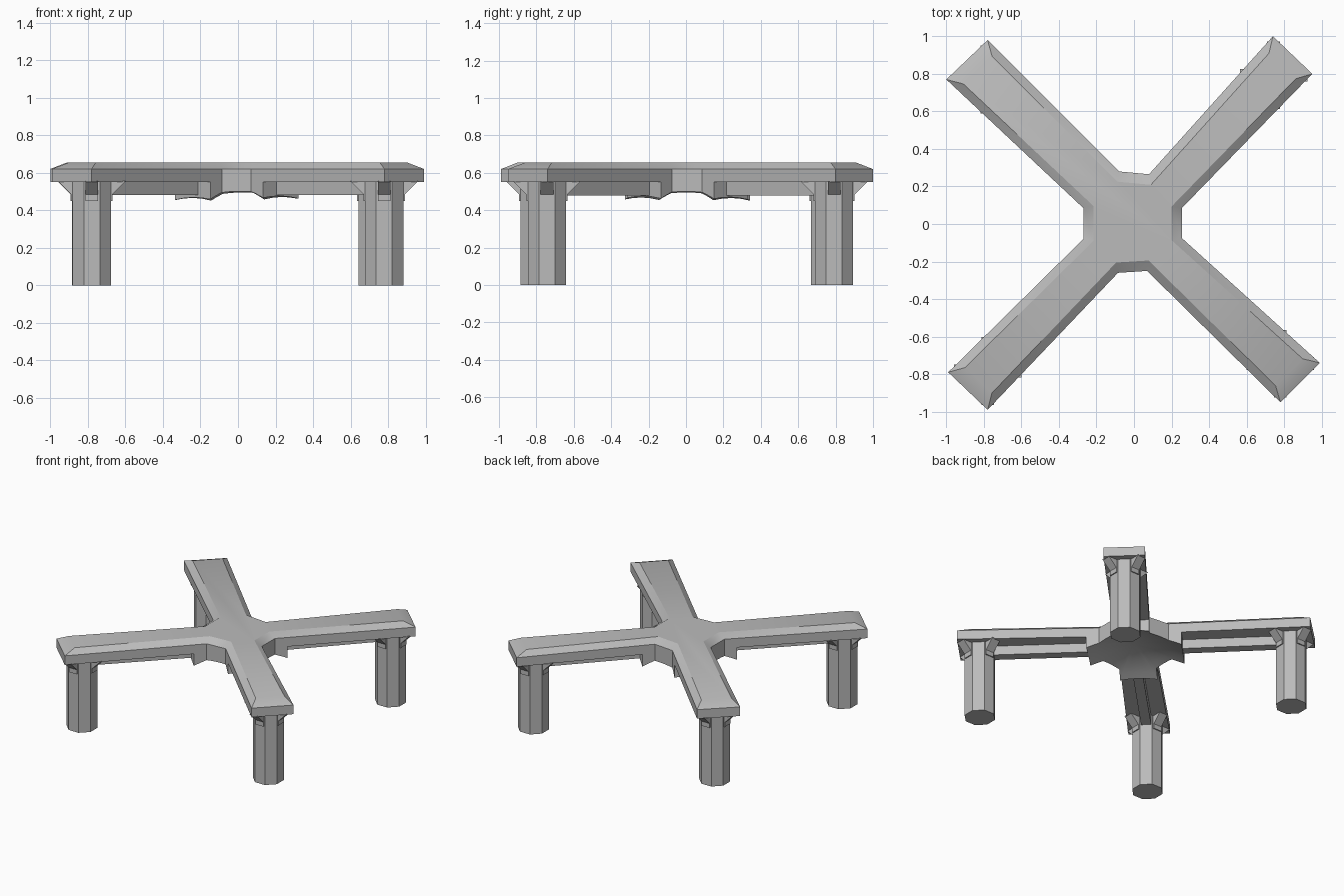
import bpy
import bmesh
import math
from mathutils import Vector, Matrix

cube = bpy.data.objects.get("Cube")
if cube:
    bpy.data.objects.remove(cube, do_unlink=True)

grey = bpy.data.materials.new("plain grey")
grey.use_nodes = True
grey.diffuse_color = (0.5, 0.5, 0.5, 1)
grey.node_tree.nodes["Principled BSDF"].inputs["Base Color"].default_value = (0.5, 0.5, 0.5, 1)


def finish(bm, name, smooth_angle=None):
    bmesh.ops.recalc_face_normals(bm, faces=bm.faces)
    mesh = bpy.data.meshes.new(name)
    bm.to_mesh(mesh)
    bm.free()
    mesh.materials.append(grey)
    obj = bpy.data.objects.new(name, mesh)
    bpy.context.collection.objects.link(obj)
    if smooth_angle:
        bpy.ops.object.select_all(action='DESELECT')
        obj.select_set(True)
        bpy.context.view_layer.objects.active = obj
        bpy.ops.object.shade_smooth_by_angle(angle=math.radians(smooth_angle))
    return obj


def loft(bm, loops, cap_start=True, cap_end=True):
    """Join point loops of equal length with quads."""
    rings = [[bm.verts.new(p) for p in loop] for loop in loops]
    for low, high in zip(rings, rings[1:]):
        for i in range(len(low)):
            j = (i + 1) % len(low)
            bm.faces.new((low[i], low[j], high[j], high[i]))
    if cap_start:
        bm.faces.new(rings[0][::-1])
    if cap_end:
        bm.faces.new(rings[-1])
    return rings


def at_height(points, z):
    return [(p.x, p.y, z) for p in points]


# Plan of each arm: inner corner, two end corners, inner corner
ARMS = {
    "back_left": [(0.255, 0.085), (0.95, 0.80), (0.74, 1.0), (0.08, 0.265)],
    "back_right": [(-0.08, 0.28), (-0.78, 0.98), (-1.0, 0.77), (-0.27, 0.085)],
    "front_right": [(-0.27, -0.08), (-0.99, -0.79), (-0.78, -0.99), (-0.085, -0.26)],
    "front_left": [(0.07, -0.25), (0.78, -0.95), (0.99, -0.74), (0.255, -0.075)],
}
ARMS = {name: [Vector(p) for p in pts] for name, pts in ARMS.items()}
SLAB_LOW, SLAB_EDGE, SLAB_TOP = 0.55, 0.62, 0.655


def inset(points, widths):
    """Move every edge of a counter-clockwise outline inward by its own width."""
    lines = []
    for i, p in enumerate(points):
        d = (points[(i + 1) % len(points)] - p).normalized()
        lines.append((p + Vector((-d.y, d.x)) * widths[i % len(widths)], d))
    result = []
    for i, (p, d) in enumerate(lines):
        q, e = lines[i - 1]
        result.append(q + e * ((p - q).cross(d) / e.cross(d)))
    return result


# Cross-shaped top with sloped rim
outline = [p for pts in ARMS.values() for p in pts]
rim = inset(outline, (0.045, 0.08, 0.045, 0.055))
bm = bmesh.new()
loft(bm, [at_height(outline, SLAB_LOW), at_height(outline, SLAB_EDGE), at_height(rim, SLAB_TOP)])
finish(bm, "cross_top", 30)

# Hub under the centre, hollowed like a shallow dome
hub_corners = []
for a, b, c, d in ARMS.values():
    hub_corners += [a, a.lerp(b, 0.09), d.lerp(c, 0.09), d]
hub_plan = []
for i, p in enumerate(hub_corners):
    q = hub_corners[(i + 1) % len(hub_corners)]
    hub_plan += [p.lerp(q, k / 4) for k in range(4)]


def dome(points):
    return [(p.x, p.y, 0.545 - 0.68 * p.length_squared) for p in points]


bm = bmesh.new()
loops = [at_height(hub_plan, SLAB_LOW + 0.01)]
loops += [dome([p * s for p in hub_plan]) for s in (1, 0.85, 0.7, 0.5, 0.3, 0.1)]
loft(bm, loops)
finish(bm, "hub", 30)

BRACKET = [(0.08, 0.555), (0.18, 0.555), (0.11, 0.485), (0.11, 0.45), (0.08, 0.45)]

for name, pts in ARMS.items():
    end = (pts[1] + pts[2]) / 2
    foot = end * 0.88
    place = Matrix.Translation((foot.x, foot.y, 0))

    # Eight-sided leg
    bm = bmesh.new()
    radius = 0.102 / math.cos(math.pi / 8)
    ring = [Vector((radius * math.cos(t), radius * math.sin(t)))
            for t in (math.pi / 8 + k * math.pi / 4 for k in range(8))]
    loft(bm, [at_height(ring, 0), at_height(ring, SLAB_LOW + 0.01)])
    bm.transform(place)
    finish(bm, name + "_leg")

    # Four small brackets around the top of the leg
    bm = bmesh.new()
    for k in range(4):
        rings = loft(bm, [[(x, y, z) for x, z in BRACKET] for y in (-0.034, 0.034)])
        turn = Matrix.Rotation(k * math.pi / 2, 3, 'Z')
        bmesh.ops.rotate(bm, verts=rings[0] + rings[1], matrix=turn, cent=(0, 0, 0))
    bm.transform(place)
    finish(bm, name + "_brackets")

    # Narrow beam between hub and leg
    bm = bmesh.new()
    start, stop = 0.31, foot.length - 0.08
    bmesh.ops.create_cube(bm, size=1)
    bm.transform(Matrix.Rotation(math.atan2(end.y, end.x), 4, 'Z')
                 @ Matrix.Translation(((start + stop) / 2, 0, 0.52))
                 @ Matrix.Diagonal((stop - start, 0.07, 0.08, 1)))
    finish(bm, name + "_beam")
